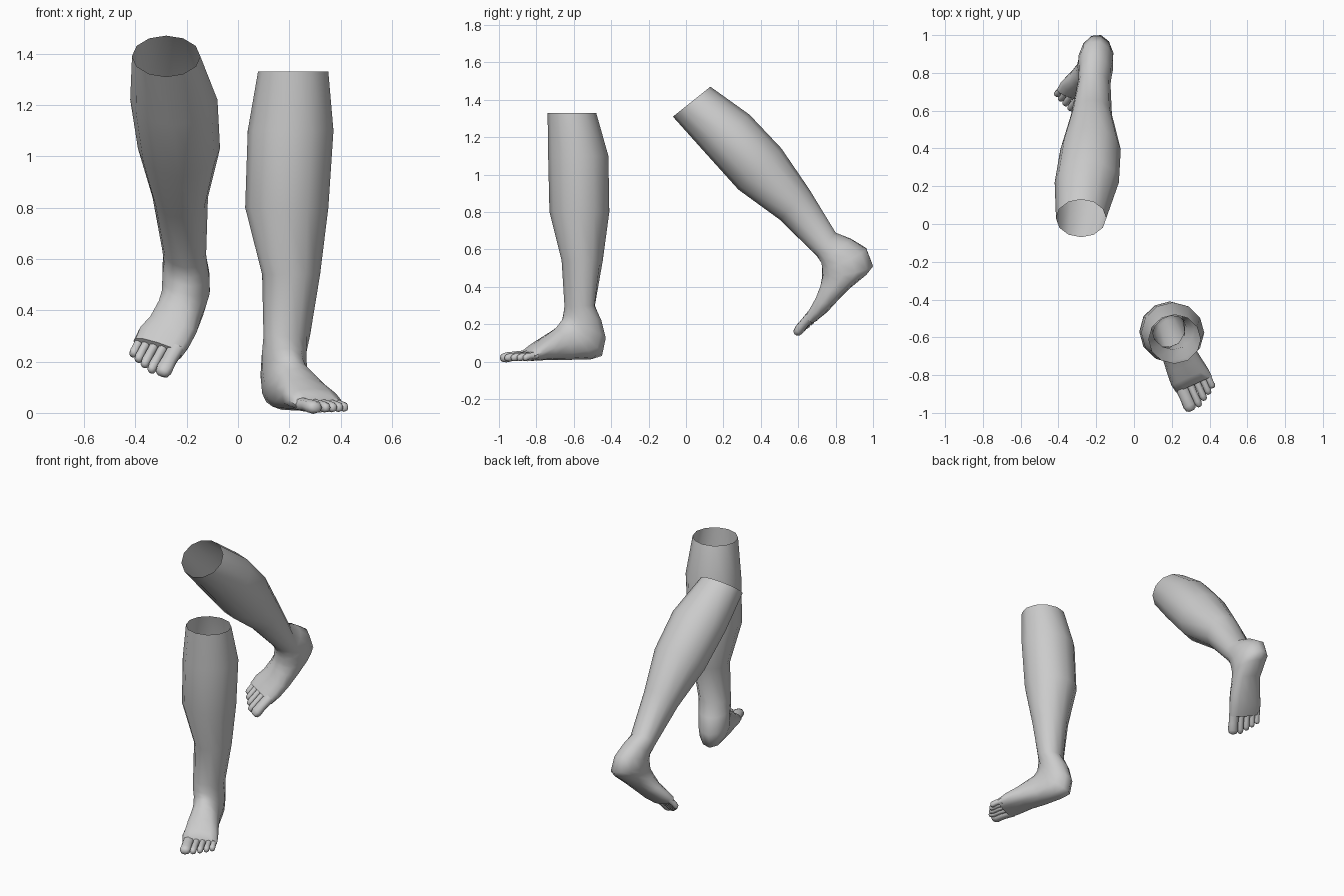
import bpy, bmesh, math
from mathutils import Vector

SIDES = 12


def spow(v, p):
    return math.copysign(abs(v) ** p, v)


def ring(centre, side, up, n=SIDES, p=1.0):
    return [centre + up * spow(math.cos(2 * math.pi * i / n), p)
            + side * spow(math.sin(2 * math.pi * i / n), p) for i in range(n)]


def skin(bm, rings):
    """Bridge the rings, close only the last one."""
    vs = [[bm.verts.new(co) for co in r] for r in rings]
    n = len(vs[0])
    for a, b in zip(vs, vs[1:]):
        for i in range(n):
            j = (i + 1) % n
            bm.faces.new((a[i], a[j], b[j], b[i]))
    bm.faces.new(vs[-1])


def finish(name, bm):
    bmesh.ops.recalc_face_normals(bm, faces=bm.faces)
    me = bpy.data.meshes.new(name)
    bm.to_mesh(me)
    bm.free()
    ob = bpy.data.objects.new(name, me)
    bpy.context.collection.objects.link(ob)
    bpy.ops.object.select_all(action='DESELECT')
    ob.select_set(True)
    bpy.context.view_layer.objects.active = ob
    bpy.ops.object.shade_smooth_by_angle(angle=math.radians(60))


# sideways turn of each ring, from shin to ball of the foot
TURN = [0, 0, 0, 0, 10, 20, 24, 24, 24, 24, 24, 24, 24]
# toes: sideways offset, length, half width, half height
TOES = [(-.068, .122, .034, .027), (-.020, .120, .020, .022), (.018, .100, .019, .021),
        (.053, .080, .018, .020), (.084, .058, .018, .019)]


def build_leg(name, rows, tilt, mirror):
    """Each row: front point, back point, half width. Rings fan round the heel."""
    rings = []
    for k, (row, t) in enumerate(zip(rows, TURN)):
        f, b, w = Vector(row[0:3]), Vector(row[3:6]), row[6]
        a = math.radians(t)
        side = Vector((math.cos(a), 0, 0)) + Vector(tilt) * math.sin(a)
        rings.append(ring((f + b) / 2, side * w, (f - b) / 2, p=.82 if k > 8 else 1))
    bm = bmesh.new()
    skin(bm, rings)
    finish(name, bm)

    # toes grow from the last ring
    centre = (f + b) / 2
    up = (f - b).normalized()
    side = (side - up * side.dot(up)).normalized()
    ahead = side.cross(up)
    bm = bmesh.new()
    for off, length, w, h in TOES:
        base = centre + side * off * mirror
        prof = [(-.02, 1, .002), (length * .4, .92, -.003), (length * .75, 1, -.009),
                (length * .93, .8, -.011), (length, .4, -.012)]
        skin(bm, [ring(base + ahead * s + up * z, side * w * r, up * h * r, 8, .85)
                  for s, r, z in prof])
    finish(name + "_toes", bm)


# standing leg
build_leg("standing_leg", [
    (.215, -.74, 1.33, .215, -.48, 1.33, .137),
    (.205, -.737, 1.10, .205, -.415, 1.10, .167),
    (.190, -.73, .80, .190, -.41, .80, .162),
    (.207, -.665, .54, .207, -.445, .54, .113),
    (.190, -.65, .30, .190, -.487, .30, .092),
    (.205, -.655, .25, .155, -.455, .22, .092),
    (.215, -.66, .225, .140, -.432, .12, .090),
    (.220, -.67, .215, .145, -.450, .03, .088),
    (.225, -.68, .20, .170, -.510, .012, .086),
    (.240, -.70, .175, .210, -.62, .010, .087),
    (.265, -.755, .135, .255, -.72, .010, .097),
    (.295, -.81, .095, .295, -.81, .005, .107),
    (.318, -.85, .062, .318, -.85, .002, .104),
], (0, 1, 0), 1)

# lifted leg, heel raised behind
build_leg("lifted_leg", [
    (-.28, -.07, 1.31, -.28, .13, 1.47, .133),
    (-.25, .10, 1.12, -.25, .34, 1.32, .170),
    (-.23, .28, .92, -.23, .51, 1.14, .160),
    (-.225, .50, .76, -.225, .66, .92, .108),
    (-.21, .70, .565, -.21, .80, .69, .087),
    (-.22, .725, .53, -.19, .88, .655, .092),
    (-.225, .728, .50, -.18, .965, .60, .100),
    (-.23, .728, .47, -.175, 1.0, .51, .100),
    (-.235, .727, .45, -.18, .965, .465, .095),
    (-.245, .725, .42, -.20, .88, .395, .090),
    (-.265, .705, .36, -.24, .81, .325, .100),
    (-.295, .685, .32, -.28, .755, .265, .108),
    (-.315, .66, .275, -.31, .705, .225, .104),
], (0, -.7, -.7), -1)
